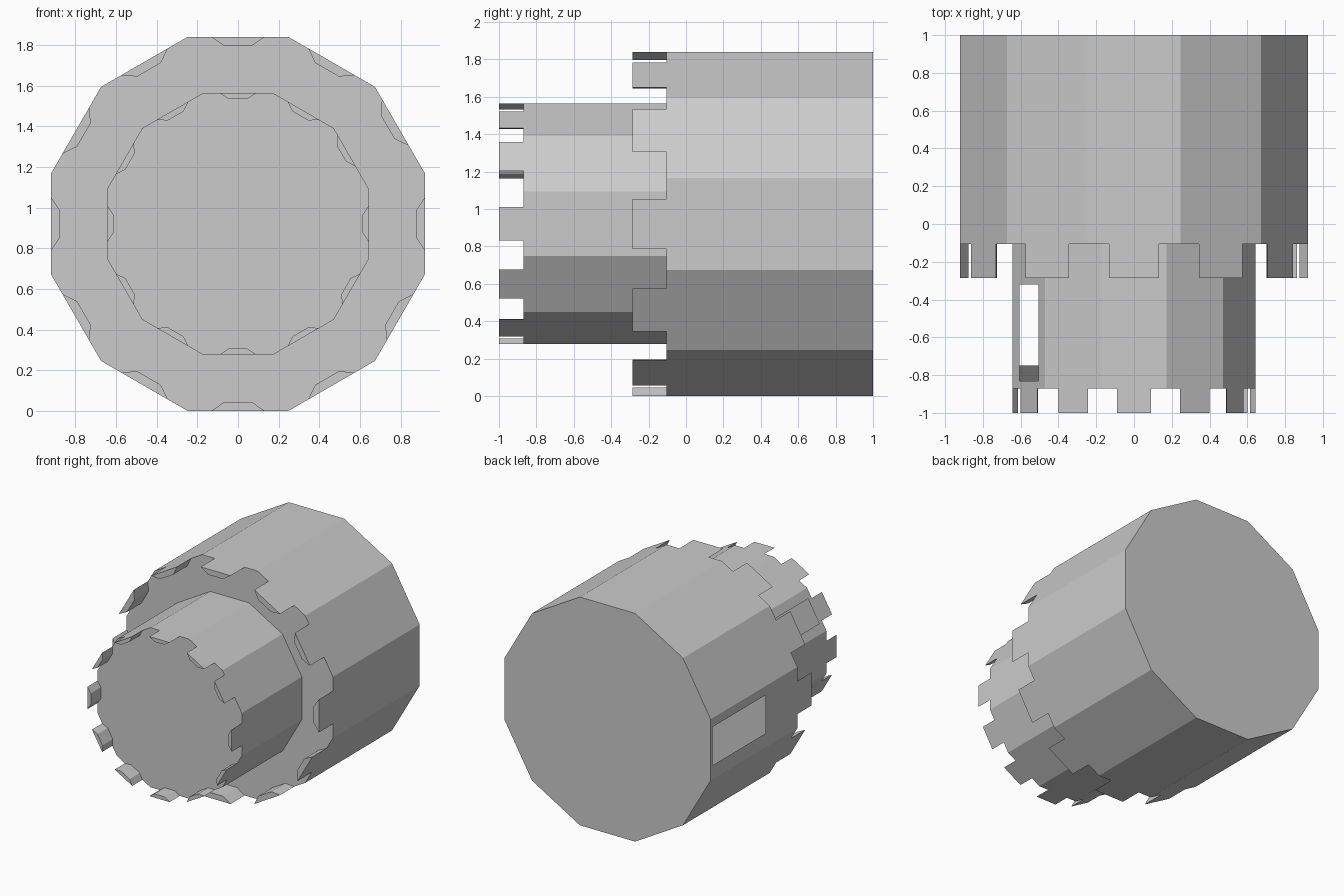
import bpy, bmesh, math
from mathutils import Vector

cube = bpy.data.objects.get("Cube")
if cube:
    bpy.data.objects.remove(cube, do_unlink=True)

SIDES = 12
CENTRE = 0.92

stone = bpy.data.materials.new("grey stone")
stone.use_nodes = True
GREY = (0.6, 0.6, 0.6, 1)
stone.diffuse_color = GREY
stone.node_tree.nodes["Principled BSDF"].inputs["Base Color"].default_value = GREY


def at(angle, apothem, t, y):
    """Point on a side of the tower: t runs along the side, y along the axis."""
    a = math.radians(angle)
    return Vector((apothem * math.sin(a) + t * math.cos(a), y,
                   CENTRE + apothem * math.cos(a) - t * math.sin(a)))


def finish(bm, name, recalc=True):
    bmesh.ops.remove_doubles(bm, verts=bm.verts, dist=0.0005)
    if recalc:
        bmesh.ops.recalc_face_normals(bm, faces=bm.faces)
    mesh = bpy.data.meshes.new(name)
    bm.to_mesh(mesh)
    bm.free()
    mesh.materials.append(stone)
    bpy.context.collection.objects.link(bpy.data.objects.new(name, mesh))


def drum(name, apothem, y0, y1, windows):
    """Hollow twelve-sided drum; windows maps side angle to (t0, t1, y0, y1)."""
    bm = bmesh.new()
    half = apothem * math.tan(math.pi / SIDES)

    def face(points):
        bm.faces.new([bm.verts.new(p) for p in points])

    for i in range(SIDES):
        angle = i * 30 - 180
        outer = [at(angle, apothem, t, y) for t, y in
                 ((-half, y0), (half, y0), (half, y1), (-half, y1))]
        if angle not in windows:
            face(outer)
            continue
        # frame of four faces round the opening
        a, b, c, d = windows[angle]
        inner = [at(angle, apothem, t, y) for t, y in ((a, c), (b, c), (b, d), (a, d))]
        for k in range(4):
            n = (k + 1) % 4
            face([outer[k], outer[n], inner[n], inner[k]])
    for y in (y0, y1):
        face([at(i * 30, apothem, half, y) for i in range(SIDES)])
    finish(bm, name)


def battlements(name, apothem, y0, y1, half, depth):
    """One tapered block in the middle of each side."""
    bm = bmesh.new()
    for i in range(SIDES):
        shift = -0.045 if i == 2 else 0
        section = ((-half, 0), (half, 0), (half / 2, depth), (-half / 2, depth))
        ends = [[bm.verts.new(at(i * 30, apothem - d, t + shift, y)) for t, d in section]
                for y in (y0, y1)]
        bm.faces.new(ends[0])
        bm.faces.new(ends[1])
        for k in range(4):
            n = (k + 1) % 4
            bm.faces.new((ends[0][k], ends[0][n], ends[1][n], ends[1][k]))
    finish(bm, name)


# Wide lower drum with one long window
drum("lower_tower", 0.92, -0.105, 1.0, {-90: (-0.135, 0.175, 0.3, 0.975)})
battlements("lower_battlements", 0.92, -0.285, -0.105, 0.133, 0.045)

# Narrow upper drum with a pair of windows
drum("upper_tower", 0.643, -0.87, -0.105,
     {-60: (-0.1, 0.1, -0.83, -0.32), -120: (-0.1, 0.1, -0.75, -0.32)})
battlements("upper_battlements", 0.643, -1.0, -0.87, 0.09, 0.03)
